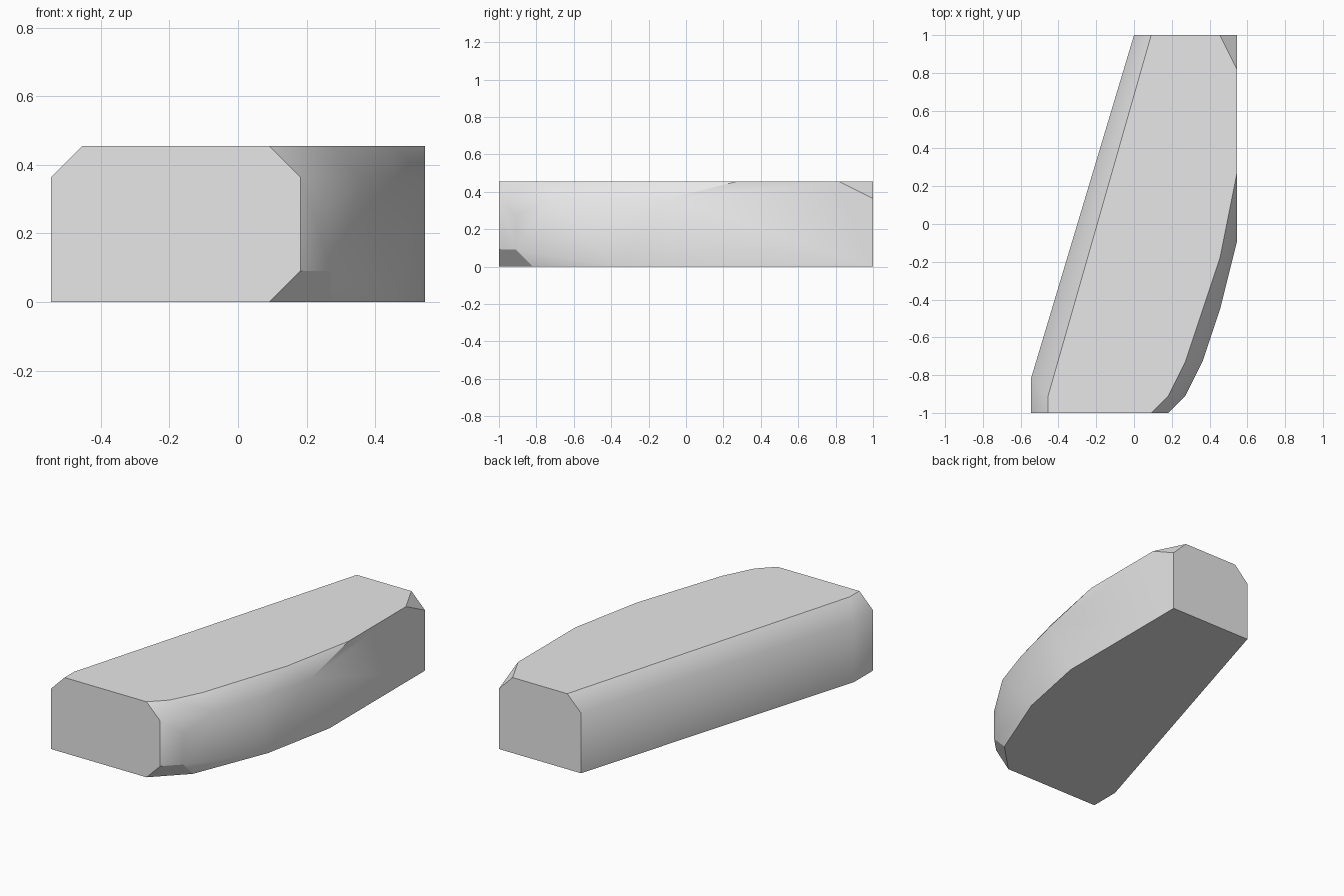
import bpy
import bmesh

cube = bpy.data.objects.get("Cube")
if cube:
    bpy.data.objects.remove(cube, do_unlink=True)

U = 1 / 11          # chamfer size, the module of the whole block
HEIGHT = 5 * U
SHOULDER = 4 * U

# Outlines in modules (x, y) at each level
top = [(-5, -11), (-5, -10), (1, 11), (5, 11), (6, 9),
       (6, 3), (5, -2), (3, -8), (2, -10), (1, -11)]
shoulder = [(-6, -11), (-6, -9), (0, 11), (6, 11),
            (6, -1), (5, -5), (4, -8), (2, -11)]
base = [(-6, -11), (-6, -9), (0, 11), (6, 11),
        (6, 1), (5, -4), (3, -9), (1, -11)]
front_corner_low = [(2, -11), (3, -10)]
front_corner_high = [(3, -10)]

levels = [(HEIGHT, top), (SHOULDER, shoulder), (0, base),
          (U, front_corner_low), (3 * U, front_corner_high)]

# Faceted block wrapped around the outlines
bm = bmesh.new()
for z, outline in levels:
    for x, y in outline:
        bm.verts.new((x * U, y * U, z))
bmesh.ops.convex_hull(bm, input=bm.verts[:])
bmesh.ops.delete(bm, geom=[v for v in bm.verts if not v.link_faces], context='VERTS')
bmesh.ops.dissolve_limit(bm, angle_limit=0.01, verts=bm.verts[:], edges=bm.edges[:])
bmesh.ops.recalc_face_normals(bm, faces=bm.faces[:])
bm.normal_update()


def is_cap(n):
    """Top, bottom and end faces, and the small back corner cut."""
    corner_cut = min(n.x, n.y, n.z) > 0.2
    return abs(n.z) > 0.99 or abs(n.y) > 0.99 or corner_cut


def is_sharp(a, b):
    flat_side = max(a.x, b.x) > 0.99 and max(a.z, b.z) > 0.3
    under_cut = min(a.z, b.z) < -0.5
    return is_cap(a) or is_cap(b) or flat_side or under_cut


# Crisp caps, blended sides
for face in bm.faces:
    face.smooth = True
for edge in bm.edges:
    if len(edge.link_faces) == 2:
        a, b = (f.normal for f in edge.link_faces)
        edge.smooth = not is_sharp(a, b)

mesh = bpy.data.meshes.new("tapered_block")
bm.to_mesh(mesh)
bm.free()
block = bpy.data.objects.new("tapered_block", mesh)
bpy.context.collection.objects.link(block)

# Plain grey
grey = bpy.data.materials.new("light_grey")
grey.use_nodes = True
colour = (0.8, 0.8, 0.8, 1)
grey.diffuse_color = colour
grey.node_tree.nodes["Principled BSDF"].inputs["Base Color"].default_value = colour
mesh.materials.append(grey)
